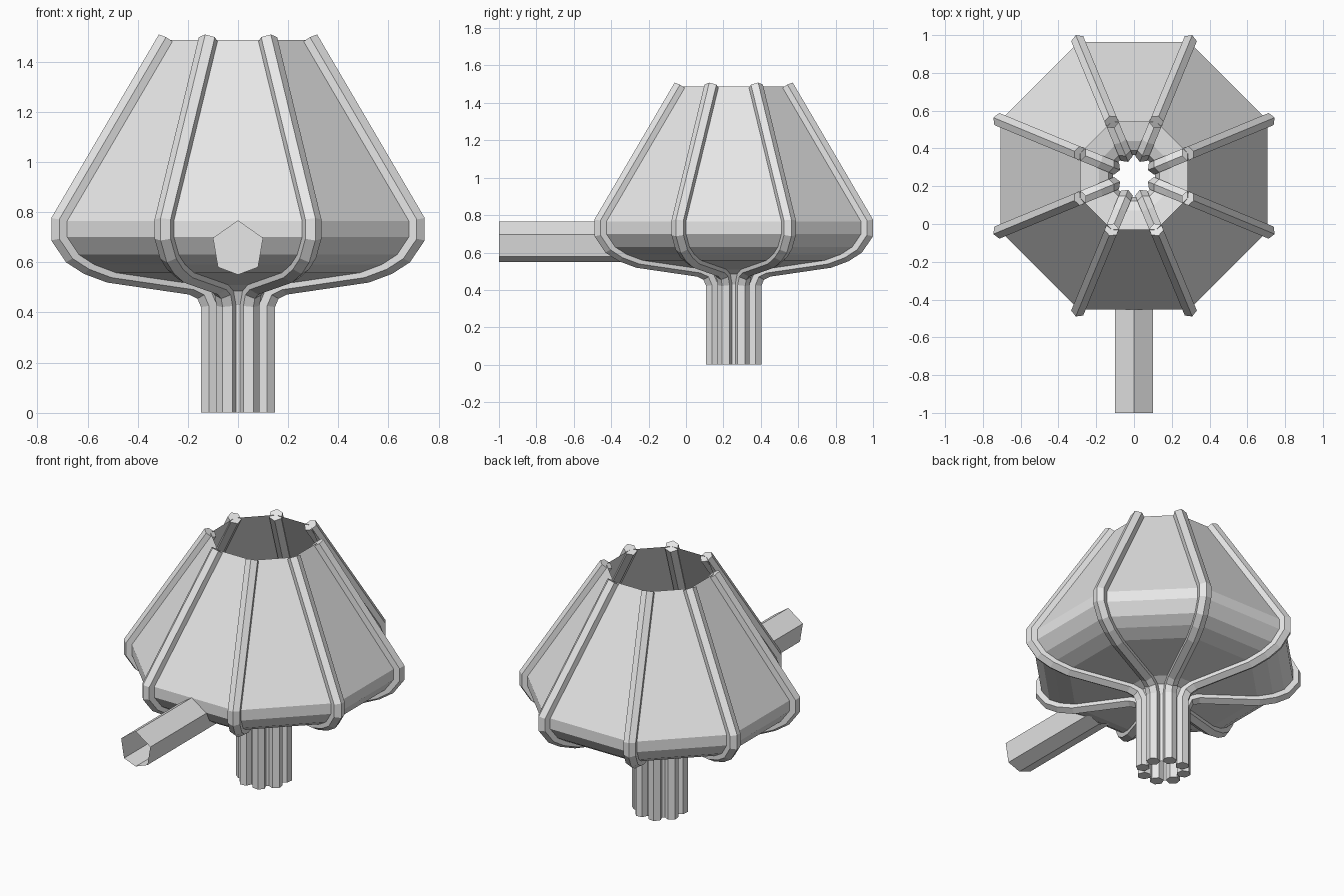
import bpy, bmesh, math
from mathutils import Vector, Matrix

cube = bpy.data.objects.get("Cube")
if cube:
    bpy.data.objects.remove(cube, do_unlink=True)

SIDES = 8
CENTRE = Matrix.Translation((0, 0.255, 0))
# Radius and height of the body corners, from the mouth down to the foot
PROFILE = [Vector((r, 0, z)) for r, z in [
    (0.308, 1.487), (0.766, 0.765), (0.766, 0.7), (0.715, 0.63),
    (0.648, 0.59), (0.555, 0.558), (0.2, 0.51), (0.145, 0.485),
    (0.12, 0.43), (0.12, 0)]]

grey = bpy.data.materials.new("plain grey")
grey.use_nodes = True
grey.diffuse_color = (0.8, 0.8, 0.8, 1)
grey.node_tree.nodes["Principled BSDF"].inputs["Base Color"].default_value = grey.diffuse_color


def finish(name, bm):
    bmesh.ops.recalc_face_normals(bm, faces=bm.faces)
    mesh = bpy.data.meshes.new(name)
    bm.to_mesh(mesh)
    bm.free()
    mesh.materials.append(grey)
    obj = bpy.data.objects.new(name, mesh)
    bpy.context.collection.objects.link(obj)
    return obj


def bridge(bm, rings):
    """Join rings of points with quads and return their vertices."""
    loops = [[bm.verts.new(p) for p in ring] for ring in rings]
    for a, b in zip(loops, loops[1:]):
        for i in range(len(a)):
            j = (i + 1) % len(a)
            bm.faces.new((a[i], a[j], b[j], b[i]))
    return loops


def corner(k):
    return CENTRE @ Matrix.Rotation(math.tau * (k + 0.5) / SIDES, 4, 'Z')


# Open eight-sided body
bm = bmesh.new()
bridge(bm, [[corner(k) @ p for k in range(SIDES)] for p in PROFILE])
finish("body_shell", bm)


# Six-sided ribs, mitred along the body corners
def rib_rings(radius):
    rings = []
    side = Vector((0, 1, 0))
    for i, p in enumerate(PROFILE):
        before = (p - PROFILE[i - 1]).normalized() if i else None
        after = (PROFILE[i + 1] - p).normalized() if i + 1 < len(PROFILE) else before
        before = before or after
        tangent = (before + after).normalized()
        out = side.cross(tangent) * -1
        out /= tangent.dot(after)
        rings.append([p + radius * (math.cos(a) * out + math.sin(a) * side)
                      for a in (math.tau * n / 6 for n in range(6))])
    return rings


for k in range(SIDES):
    bm = bmesh.new()
    loops = bridge(bm, rib_rings(0.04))
    bm.faces.new(loops[0])
    bm.faces.new(loops[-1])
    bm.transform(corner(k))
    finish(f"rib_{k + 1}", bm)

# Front pipe, open at the front and closed where it meets the body
half = [(0, 0.767), (0.1, 0.697), (0.08, 0.58), (0, 0.55)]
section = half + [(-x, z) for x, z in half[-2:0:-1]]
bm = bmesh.new()
loops = bridge(bm, [[Vector((x, y, z)) for x, z in section] for y in (-1, -0.47, -0.3)])
bm.faces.new(loops[1])
finish("front_pipe", bm)
